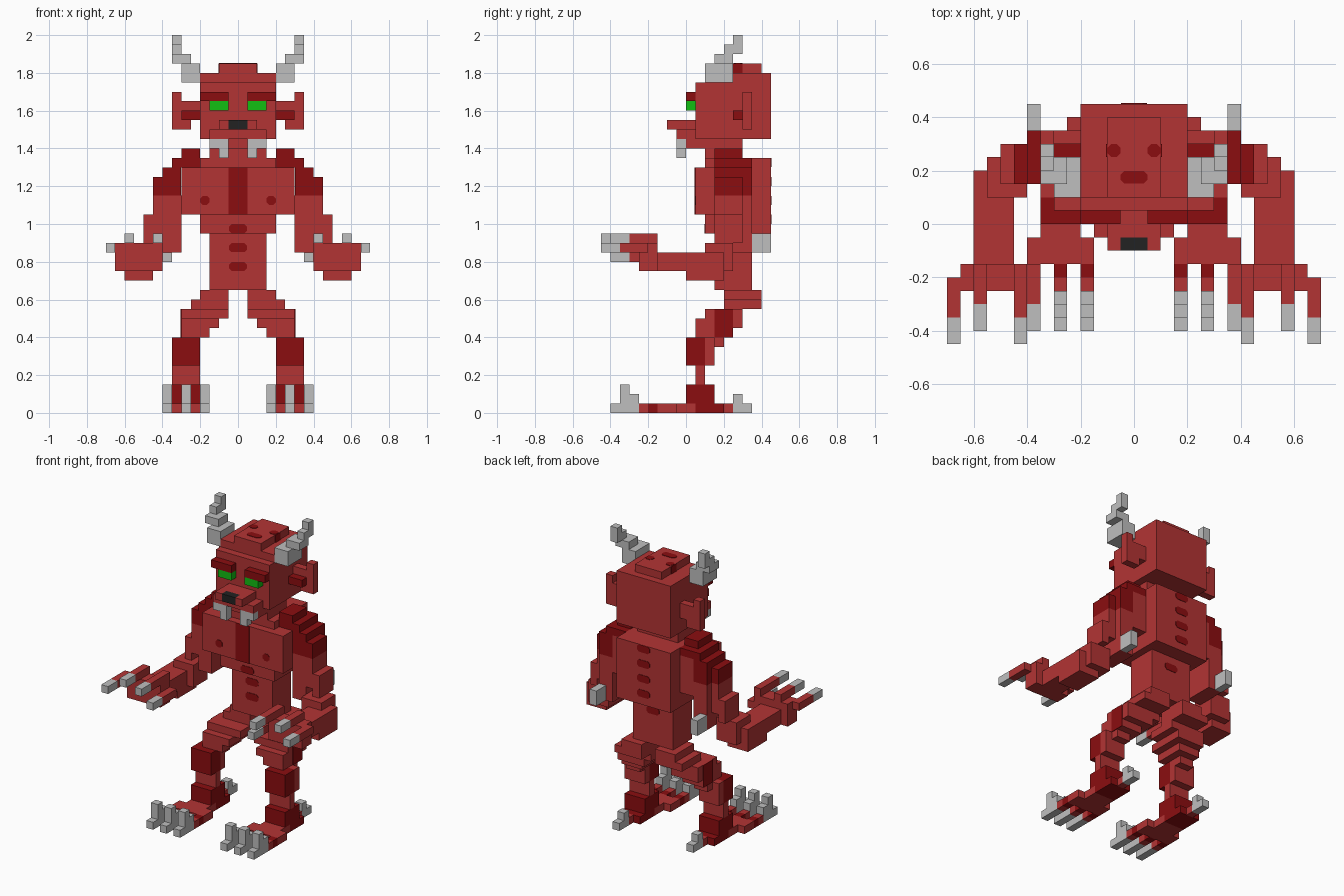
import bpy, bmesh
from mathutils import Matrix, Vector

if "Cube" in bpy.data.objects:
    bpy.data.objects.remove(bpy.data.objects["Cube"], do_unlink=True)

U = 0.05  # one block


def material(name, rgb):
    m = bpy.data.materials.new(name)
    m.use_nodes = True
    m.diffuse_color = (*rgb, 1)
    m.node_tree.nodes["Principled BSDF"].inputs["Base Color"].default_value = (*rgb, 1)
    return m


RED = material("red skin", (0.45, 0.034, 0.034))
DARK = material("dark red", (0.26, 0.004, 0.005))
BONE = material("bone grey", (0.52, 0.52, 0.52))
GREEN = material("eye green", (0.006, 0.52, 0.006))
BLACK = material("nose black", (0.016, 0.016, 0.016))


def finish(name, bm, mat):
    me = bpy.data.meshes.new(name)
    bm.to_mesh(me)
    bm.free()
    me.materials.append(mat)
    ob = bpy.data.objects.new(name, me)
    bpy.context.collection.objects.link(ob)


def blocks(name, mat, boxes, side=1):
    """Boxes given as x0, x1, y0, y1, z0, z1 in block units."""
    bm = bmesh.new()
    for x0, x1, y0, y1, z0, z1 in boxes:
        centre = Vector((side * (x0 + x1), y0 + y1, z0 + z1)) * U / 2
        size = Vector((x1 - x0, y1 - y0, z1 - z0)) * U
        bmesh.ops.create_cube(bm, size=1, matrix=Matrix.Translation(centre) @ Matrix.Diagonal((*size, 1)))
    finish(name, bm, mat)


def pair(name, mat, boxes):
    for label, side in (("left", 1), ("right", -1)):
        blocks(label + "_" + name, mat, boxes, side)


def spot(name, pos, width, axis):
    """Thin chamfered plate, facing along y or z."""
    w, h, c = width / 2, 0.024, 0.014
    pts = [(w, h - c), (w - c, h), (c - w, h), (-w, h - c),
           (-w, c - h), (c - w, -h), (w - c, -h), (w, c - h)]
    bm = bmesh.new()
    rings = []
    for d in (-0.003, 0.003):
        rings.append([bm.verts.new(Vector(pos) + Vector((a, d, b) if axis == "y" else (a, b, d)))
                      for a, b in pts])
    bm.faces.new(rings[0])
    bm.faces.new(rings[1][::-1])
    for i in range(8):
        j = (i + 1) % 8
        bm.faces.new((rings[0][i], rings[1][i], rings[1][j], rings[0][j]))
    bmesh.ops.recalc_face_normals(bm, faces=bm.faces)
    finish(name, bm, DARK)


# Head and face
blocks("head", RED, [(-4, 4, 1, 9, 29, 35), (-4, 4, 2, 9, 35, 36), (-2, 2, 2, 8, 36, 37)])
blocks("snout", RED, [(-2, 2, -1, 1, 30, 31), (-3, 3, -1, 1, 29, 30),
                      (-2, -1, -2, -1, 30, 31), (1, 2, -2, -1, 30, 31)])
blocks("jaw", RED, [(-3, 3, 0, 6, 28, 29)])
blocks("nose", BLACK, [(-1, 1, -2, -1, 30, 31)])
pair("eye", GREEN, [(1, 3, 0, 1, 32, 33)])
pair("brow", DARK, [(1, 4, 0, 1, 33, 34)])
pair("tusk", BONE, [(1, 3, -1, 0, 28, 29), (1, 2, -1, 0, 27, 28)])
pair("ear", RED, [(4, 6, 6, 7, 31, 33), (6, 7, 6, 7, 30, 34), (5, 6, 6, 7, 30, 31)])
pair("inner_ear", DARK, [(4, 6, 5, 6, 31, 32)])
pair("horn", BONE, [(4, 6, 2, 5, 35, 37), (5, 7, 3, 5, 37, 38),
                    (6, 7, 4, 6, 38, 39), (6, 7, 5, 6, 39, 40)])

# Torso
blocks("neck", RED, [(-3, 3, 2, 6, 27, 28)])
blocks("collar", RED, [(-4, 4, 2, 9, 26, 27)])
blocks("chest", RED, [(-6, 6, 1, 7, 21, 26), (-4, 4, 7, 9, 19, 26)])
blocks("ribs", RED, [(-4, 4, 2, 7, 19, 21)])
blocks("waist", RED, [(-3, 3, 3, 7, 13, 19)])
blocks("chest_stripe", DARK, [(-1, 1, 0.92, 1.05, 21, 26)])

# Arms
pair("shoulder", DARK, [(4, 6, 3, 6, 27, 28), (4, 7, 3, 7, 26, 27),
                        (6.02, 8, 3, 7, 25, 26), (6.02, 8, 3, 7, 23, 25),
                        (8, 9, 3, 6, 23, 25)])
pair("upper_arm", RED, [(6, 8, 3, 7, 17, 23), (8, 9, 3, 6, 19, 23), (9, 10, 3, 6, 18, 21)])
pair("forearm", RED, [(8, 11, 2, 5, 15, 18), (9, 12, 0, 4, 14, 17), (9, 12, -4, 1, 15, 17)])
pair("palm", RED, [(8, 13, -5, -3, 15, 18)])
pair("fingers", RED, [(13, 14, -7, -4, 17, 18), (11, 12, -6, -3, 18, 19),
                      (8, 9, -7, -3, 18, 19), (7, 8, -6, -3, 16, 17)])
pair("finger_claws", BONE, [(13, 14, -9, -7, 17, 18), (11, 12, -8, -6, 18, 19),
                            (8, 9, -9, -7, 18, 19), (7, 8, -8, -6, 16, 17)])
pair("elbow_spike", BONE, [(7, 8, 7, 9, 17, 19)])

# Legs
pair("hip", RED, [(1, 4, 4, 7, 12, 13), (1, 5, 4, 8, 11, 13 - 1), (1, 4, 6, 8, 12, 13)])
pair("thigh", RED, [(1, 6, 2, 6, 10, 11), (2, 6, 1, 6, 9, 10),
                    (3, 6, 1, 5, 8, 9), (4, 6, 2, 4, 7, 8)])
pair("thigh_patch", DARK, [(6, 6.1, 3, 5, 8, 11)])
pair("knee", DARK, [(4, 7, 0, 2, 5, 8)])
pair("knee_back", RED, [(4, 7, 2, 3, 5, 8)])
pair("shin", RED, [(4, 7, 1, 2, 3, 5)])
pair("ankle", DARK, [(4, 7, 0, 3, 1, 3), (4, 7, 1, 4, 0, 1)])

# Feet
pair("foot", RED, [(3, 8, -3, -1, 0, 1), (4, 7, -1, 1, 0, 1), (5, 6, 4, 5, 0, 1)])
pair("heel_claw", BONE, [(5, 6, 5, 7, 0, 1), (5, 6, 5, 6, 1, 2)])
toes = (3, 5, 7)
pair("toe_bands", DARK, [(x, x + 1, -4, -3, 0, 1) for x in toes])
pair("toes", RED, [(x, x + 1, -5, -4, 0, 1) for x in toes])
pair("toe_claws", BONE, [b for x in toes for b in ((x, x + 1, -8, -5, 0, 1),
                                                 (x, x + 1, -7, -5, 1, 2),
                                                 (x, x + 1, -7, -6, 2, 3))])

# Dark spots on chest, belly, spine and crown
for label, s in (("left", 1), ("right", -1)):
    spot(label + "_chest_spot", (s * 0.175, 0.05, 1.125), 0.05, "y")
    spot(label + "_crown_spot", (s * 0.075, 0.275, 1.85), 0.05, "z")
spot("crown_front_spot", (0, 0.175, 1.85), 0.1, "z")
pair("crown_side_spot", DARK, [(2, 2.08, 5, 6, 36, 37)])
for i, (y, z) in enumerate([(0.1, 0.975), (0.15, 0.875), (0.15, 0.775)]):
    spot("belly_spot_%d" % (i + 1), (0, y, z), 0.096, "y")
for i, (y, z) in enumerate([(0.45, 1.325), (0.45, 1.225), (0.45, 1.125), (0.45, 1.025), (0.35, 0.875)]):
    spot("spine_spot_%d" % (i + 1), (0, y, z), 0.096, "y")
